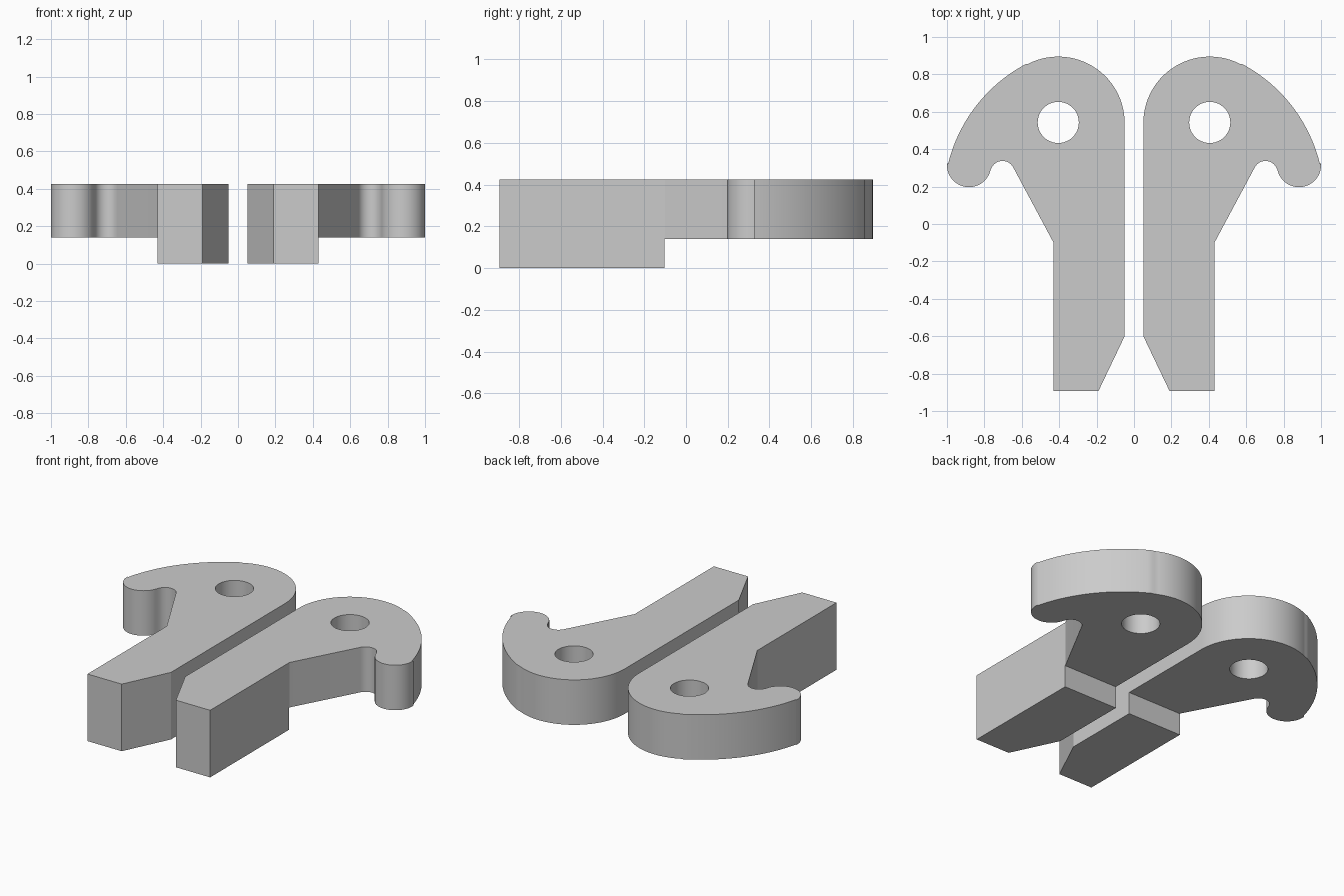
import bpy, bmesh
from math import cos, sin, radians
from mathutils import Matrix

cube = bpy.data.objects.get("Cube")
if cube:
    bpy.data.objects.remove(cube, do_unlink=True)

TOP, STEP, STEP_Y = 0.425, 0.14, -0.103

grey = bpy.data.materials.new("plain grey")
grey.use_nodes = True
grey.diffuse_color = (0.6, 0.6, 0.6, 1)
grey.node_tree.nodes["Principled BSDF"].inputs["Base Color"].default_value = (0.6, 0.6, 0.6, 1)


def arc(cx, cy, r, start, end, steps):
    """Points along a circular arc, angles in degrees."""
    angles = [radians(start + (end - start) * i / steps) for i in range(steps + 1)]
    return [(cx + r * cos(a), cy + r * sin(a)) for a in angles]


def make_object(name, bm):
    bmesh.ops.recalc_face_normals(bm, faces=bm.faces)
    mesh = bpy.data.meshes.new(name)
    bm.to_mesh(mesh)
    bm.free()
    mesh.materials.append(grey)
    obj = bpy.data.objects.new(name, mesh)
    bpy.context.collection.objects.link(obj)
    return obj


def prism(name, points, z0, z1):
    """Closed outline extruded upward."""
    bm = bmesh.new()
    face = bm.faces.new([bm.verts.new((x, y, z0)) for x, y in points])
    result = bmesh.ops.extrude_face_region(bm, geom=[face])
    verts = [g for g in result["geom"] if isinstance(g, bmesh.types.BMVert)]
    bmesh.ops.translate(bm, verts=verts, vec=(0, 0, z1 - z0))
    return make_object(name, bm)


def cut(body, cutter):
    """Subtract the cutter and discard it."""
    cutter.hide_render = True
    mod = body.modifiers.new("cut", "BOOLEAN")
    mod.operation, mod.solver, mod.object = "DIFFERENCE", "EXACT", cutter
    bpy.context.view_layer.objects.active = body
    bpy.ops.object.modifier_apply(modifier=mod.name)
    bpy.data.objects.remove(cutter, do_unlink=True)


# Outline: tapered leg, round head, sweeping back, hook tip, hook notch
outline = [(0.19, -0.893), (0.05, -0.6)]
outline += arc(0.405, 0.54, 0.355, 180, 63, 28)
outline += arc(0.19, 0.124, 0.828, 62, 13.7, 24)
outline += arc(0.882, 0.315, 0.118, 6, -166.5, 24)
outline += arc(0.703, 0.272, 0.065, 20, 152, 16)
outline += [(0.43, -0.1), (0.43, -0.893)]

for side, label in ((1, "left"), (-1, "right")):
    def sided(points):
        return [(side * x, y) for x, y in points]

    body = prism(label + "_hook_arm", sided(outline), 0, TOP)

    # Step under the head
    under = [(-0.1, STEP_Y), (1.2, STEP_Y), (1.2, 1.2), (-0.1, 1.2)]
    cut(body, prism("step_cutter", sided(under), -0.2, STEP))

    # Pivot hole through the head
    hole = arc(0.405, 0.543, 0.11, 0, 352.5, 47)
    cut(body, prism("hole_cutter", sided(hole), -0.2, TOP + 0.2))

    # Smooth the curved walls and keep the rims sharp
    bpy.ops.object.select_all(action="DESELECT")
    body.select_set(True)
    bpy.context.view_layer.objects.active = body
    bpy.ops.object.shade_smooth_by_angle(angle=radians(25))
